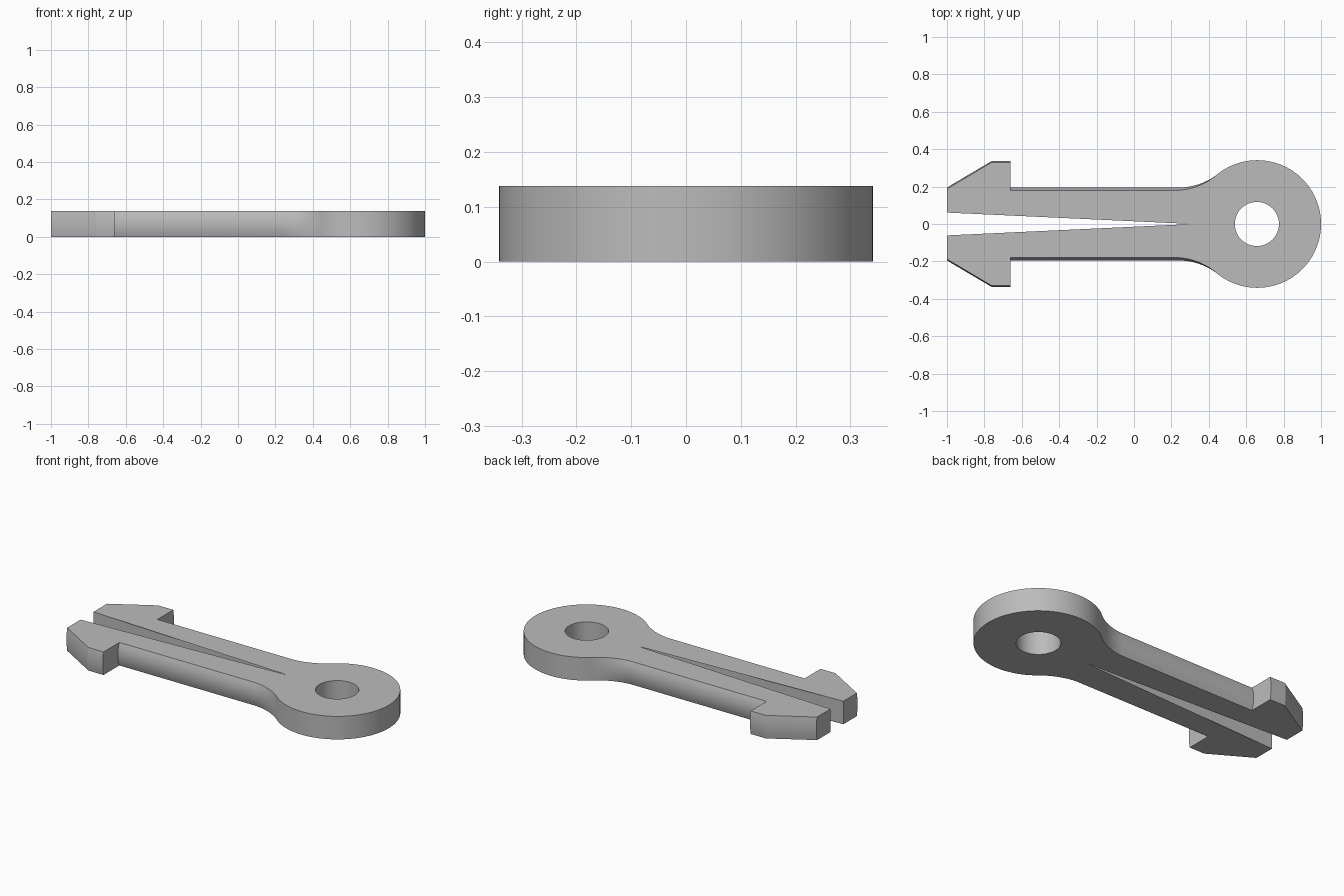
import bpy
import bmesh
from math import cos, sin, pi, atan2, hypot

cube = bpy.data.objects.get("Cube")
if cube:
    bpy.data.objects.remove(cube)

HEIGHT = 0.138
LEVELS = 8
RING_X, RING_R, HOLE_R = 0.659, 0.341, 0.118
SLOT_R, SLOT_END = 0.061, 0.315
ARM_Y, ARM_END = 0.195, 0.24
ARM_BULGE, BARB_BULGE = 0.015, 0.007

grey = bpy.data.materials.new("plain_grey")
grey.use_nodes = True
colour = (0.5, 0.5, 0.5, 1)
grey.diffuse_color = colour
grey.node_tree.nodes["Principled BSDF"].inputs["Base Color"].default_value = colour


def arc(cx, cy, r, a0, a1, n):
    return [(cx + r * cos(a0 + (a1 - a0) * i / n),
             cy + r * sin(a0 + (a1 - a0) * i / n)) for i in range(n + 1)]


def flat(points):
    return [(x, y, 0) for x, y in points]


# Fillet circle tangent to the arm's edge and to the ring
dx = RING_X - ARM_END
fillet_r = (dx ** 2 + ARM_Y ** 2 - RING_R ** 2) / (2 * (RING_R - ARM_Y))
fillet_y = ARM_Y + fillet_r
join = atan2(fillet_y, -dx)

# Half outline as (x, y, bulge): slot, hole, ring, fillet, arm, barb
outline = [(-1, SLOT_R, 0)]
outline += flat(arc(SLOT_END - SLOT_R, 0, SLOT_R, pi / 2, 0, 10))
outline += flat(arc(RING_X - 0.002, 0, HOLE_R, pi, 0, 24))
outline += flat(arc(RING_X, 0, RING_R, 0, join, 40))
fillet = arc(ARM_END, fillet_y, fillet_r, join - pi, -pi / 2, 10)
outline += [(x, y, ARM_BULGE * i / 10) for i, (x, y) in enumerate(fillet) if i]
outline += [(-0.66, ARM_Y, ARM_BULGE), (-0.66, 0.337, BARB_BULGE),
            (-0.76, 0.337, BARB_BULGE), (-1, ARM_Y, BARB_BULGE)]

# Stack the outline in layers, the outer sides swelling at mid height
bm = bmesh.new()
layers = []
for k in range(LEVELS + 1):
    t = k / LEVELS
    layers.append([bm.verts.new((x, y - b * (2 * t - 1) ** 2, HEIGHT * t))
                   for x, y, b in outline])
n = len(outline)
for low, high in zip(layers, layers[1:]):
    for i in range(n):
        j = (i + 1) % n
        # Leave the mirror plane open
        if abs(outline[i][1]) < 1e-6 and abs(outline[j][1]) < 1e-6:
            continue
        bm.faces.new((low[i], low[j], high[j], high[i]))
caps = [bm.faces.new(layers[0]), bm.faces.new(layers[-1])]
bmesh.ops.triangulate(bm, faces=caps)

# Mirror the half across the centre plane
half = bm.verts[:] + bm.edges[:] + bm.faces[:]
copy = bmesh.ops.duplicate(bm, geom=half)["geom"]
for v in copy:
    if isinstance(v, bmesh.types.BMVert):
        v.co.y = -v.co.y
bmesh.ops.remove_doubles(bm, verts=bm.verts[:], dist=1e-5)
bmesh.ops.recalc_face_normals(bm, faces=bm.faces[:])

mesh = bpy.data.meshes.new("snap_clip")
bm.to_mesh(mesh)
bm.free()
mesh.materials.append(grey)
clip = bpy.data.objects.new("snap_clip", mesh)
bpy.context.collection.objects.link(clip)
bpy.ops.object.select_all(action="DESELECT")
clip.select_set(True)
bpy.context.view_layer.objects.active = clip
bpy.ops.object.shade_smooth_by_angle(angle=pi / 7)
